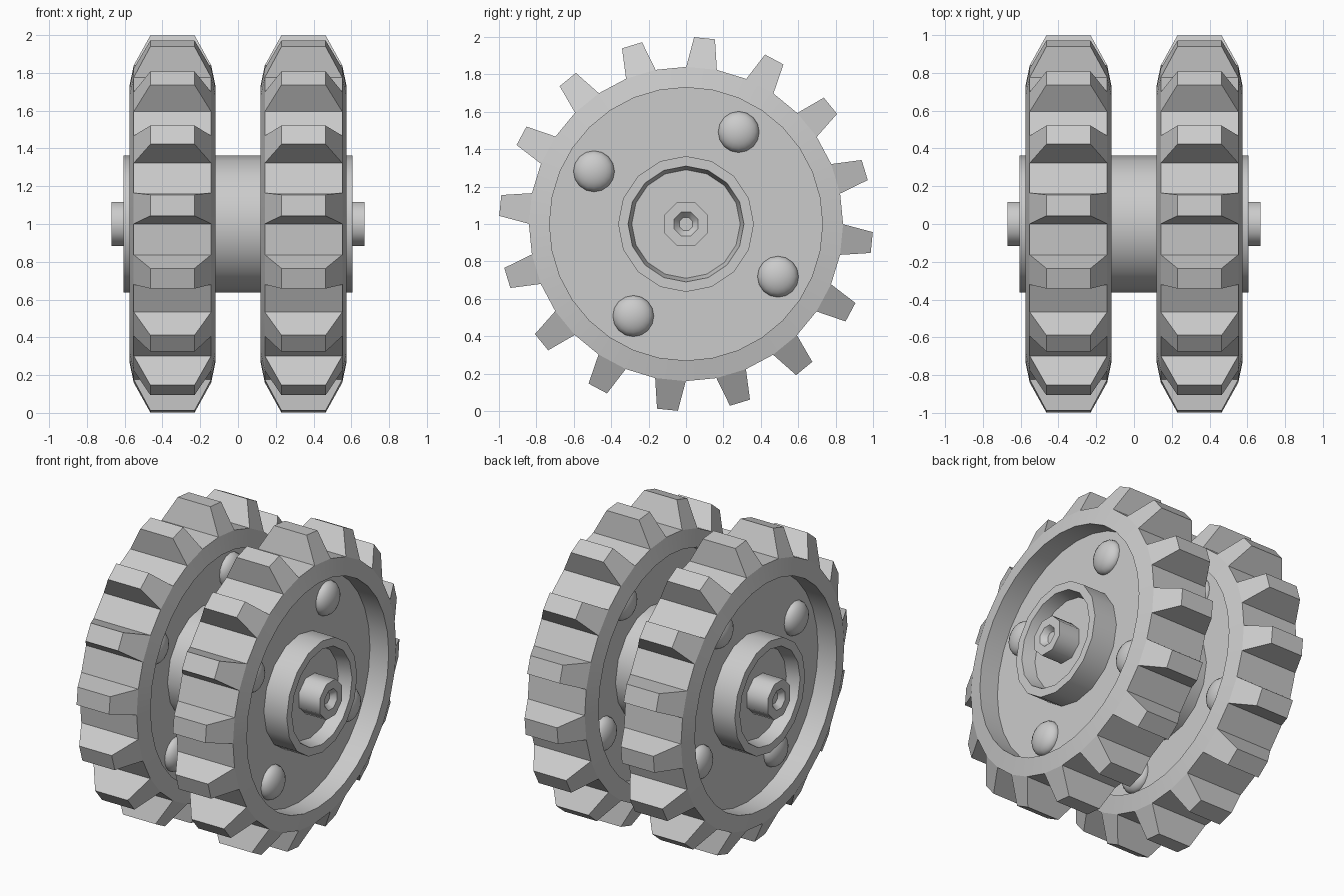
import bpy, bmesh, math
from math import sin, cos, radians

cube = bpy.data.objects.get("Cube")
if cube:
    bpy.data.objects.remove(cube, do_unlink=True)

GREY = bpy.data.materials.new("plain grey")
GREY.use_nodes = True
GREY.diffuse_color = (0.6, 0.6, 0.6, 1)
GREY.node_tree.nodes["Principled BSDF"].inputs["Base Color"].default_value = (0.6, 0.6, 0.6, 1)

AXIS_Z = 1.0        # height of the axle
WHEEL_X = 0.347     # distance of each wheel from the middle
TEETH = 16
PHASE = radians(84.3)


def lathe(bm, profile, sides, phase):
    """Spin a closed (x, radius) profile around the x axis."""
    rings = []
    for i in range(sides):
        a = phase + math.tau * i / sides
        rings.append([bm.verts.new((x, r * cos(a), r * sin(a))) for x, r in profile])
    faces = []
    for i in range(sides):
        p, q = rings[i], rings[(i + 1) % sides]
        faces.append([bm.faces.new((p[k - 1], p[k], q[k], q[k - 1]))
                      for k in range(len(profile))])
    return faces


def finish(bm, name, x, angle, y=0, z=AXIS_Z):
    bmesh.ops.recalc_face_normals(bm, faces=bm.faces)
    mesh = bpy.data.meshes.new(name)
    bm.to_mesh(mesh)
    bm.free()
    mesh.materials.append(GREY)
    ob = bpy.data.objects.new(name, mesh)
    bpy.context.collection.objects.link(ob)
    ob.location = (x, y, z)
    bpy.ops.object.select_all(action='DESELECT')
    ob.select_set(True)
    bpy.context.view_layer.objects.active = ob
    bpy.ops.object.shade_smooth_by_angle(angle=radians(angle))
    return ob


def mirrored(half):
    """Complete a right-hand half profile with its mirror image."""
    return half + [(-x, r) for x, r in reversed(half)]


# Toothed wheel: recessed disc, bevelled rim, every other tread face raised
def wheel(name, x):
    bm = bmesh.new()
    half = [(0.093, 0.3), (0.093, 0.73), (0.228, 0.73), (0.205, 0.84)]
    step = math.tau / (2 * TEETH)
    segments = lathe(bm, mirrored(half), 2 * TEETH, PHASE - step / 2)
    for i in range(TEETH):
        a = PHASE + i * 2 * step
        tread = segments[2 * i][len(half)]
        cap = bmesh.ops.extrude_discrete_faces(bm, faces=[tread])["faces"][0]
        for v in cap.verts:
            side = -v.co.y * sin(a) + v.co.z * cos(a)
            t = math.copysign(0.056, side)
            v.co = (math.copysign(0.117, v.co.x),
                    0.998 * cos(a) - t * sin(a), 0.998 * sin(a) + t * cos(a))
    bmesh.ops.remove_doubles(bm, verts=bm.verts, dist=0.0001)
    finish(bm, name, x, 14)


# Domed bolts on both faces of the disc
def bolts(name, x):
    for side in (-1, 1):
        for i in range(4):
            a = radians(60.2 + 90 * i)
            bm = bmesh.new()
            bmesh.ops.create_uvsphere(bm, u_segments=16, v_segments=10, radius=0.11)
            ob = finish(bm, name, x + side * 0.093, 45,
                        0.567 * cos(a), AXIS_Z + 0.567 * sin(a))
            ob.rotation_euler.y = radians(90)
            ob.scale.z = 0.6


for label, sign in (("left", 1), ("right", -1)):
    wheel(label + "_wheel", sign * WHEEL_X)
    bolts(label + "_bolt", sign * WHEEL_X)

# Hub drum through both wheels, with a dished end on each side
bm = bmesh.new()
lathe(bm, mirrored([(0.52, 0.05), (0.52, 0.29), (0.605, 0.31), (0.605, 0.363)]), 16, radians(90))
finish(bm, "hub_drum", 0, 30)

# Octagonal axle with a tapered socket in each end
bm = bmesh.new()
lathe(bm, mirrored([(0.635, 0), (0.635, 0.038), (0.67, 0.068), (0.67, 0.125)]), 8, radians(22.5))
bmesh.ops.remove_doubles(bm, verts=bm.verts, dist=0.0001)
finish(bm, "axle", 0, 50)
